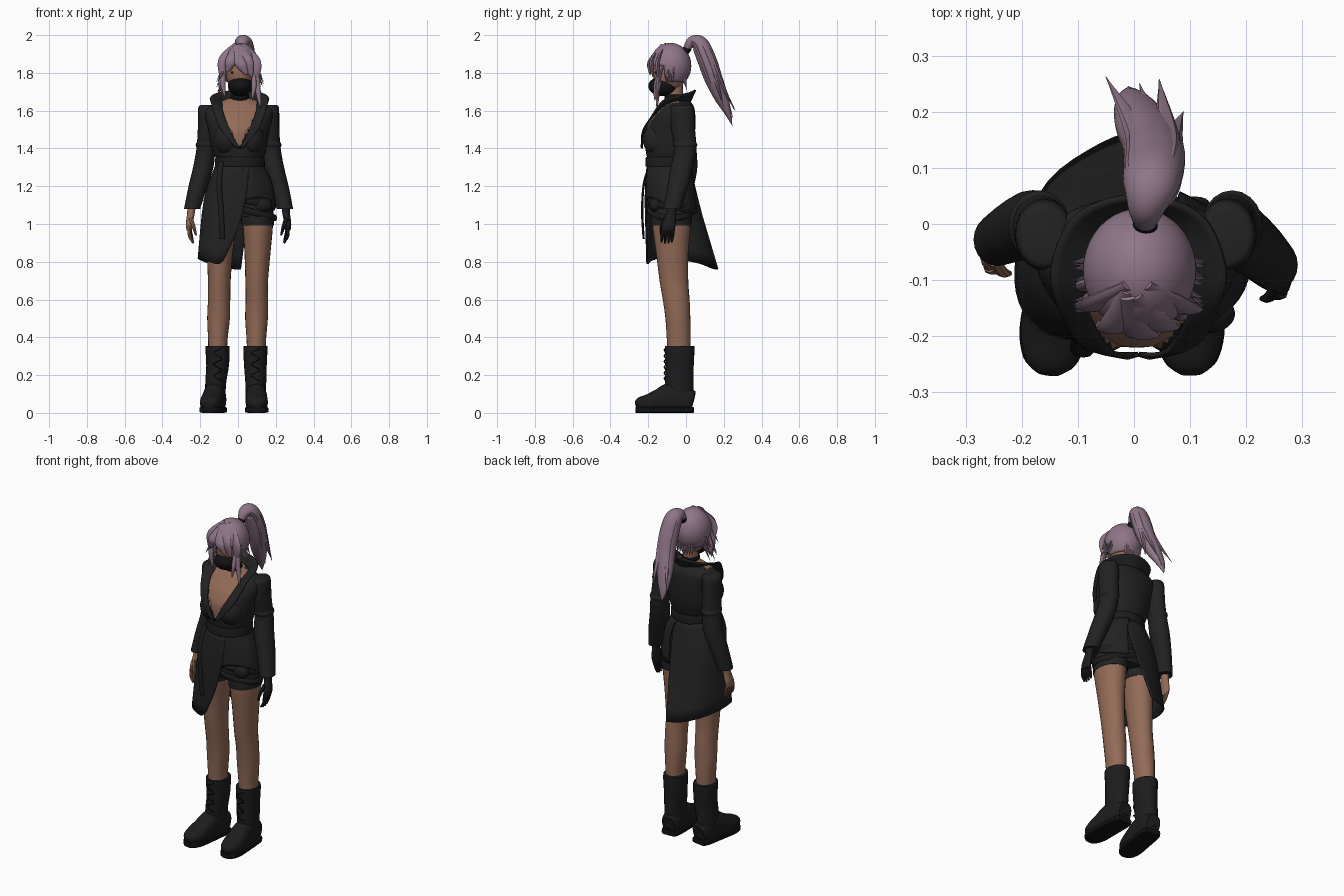
import bpy, bmesh, math, random
from mathutils import Vector
random.seed(4)

def material(name, c):
    m = bpy.data.materials.new(name)
    m.diffuse_color = (*c, 1)
    return m

COAT = material("charcoal_cloth", (0.016, 0.016, 0.016))
LEATHER = material("black_leather", (0.012, 0.012, 0.013))
SKIN = material("brown_skin", (0.29, 0.145, 0.095))
HAIR = material("mauve_hair", (0.275, 0.18, 0.245))
DARK = material("near_black", (0.006, 0.006, 0.007))

def finish(name, bm, mat, rule=None, alt=None, thick=0):
    bmesh.ops.recalc_face_normals(bm, faces=bm.faces[:])
    if rule:
        for f in bm.faces:
            f.material_index = int(rule(f.calc_center_median()))
    me = bpy.data.meshes.new(name)
    bm.to_mesh(me)
    bm.free()
    ob = bpy.data.objects.new(name, me)
    bpy.context.collection.objects.link(ob)
    me.materials.append(mat)
    if alt:
        me.materials.append(alt)
    if thick:
        md = ob.modifiers.new("thickness", 'SOLIDIFY')
        md.thickness, md.offset = thick, 0
    return ob

def spline(pts, k):
    """Catmull-Rom through tuples of any length."""
    out, n = [], len(pts)
    for i in range(n - 1):
        a, b, c, d = pts[max(i-1, 0)], pts[i], pts[i+1], pts[min(i+2, n-1)]
        for j in range(k):
            t = j / k
            out.append([.5*(2*q + (r-p)*t + (2*p-5*q+4*r-s)*t*t + (3*q-p-3*r+s)*t**3)
                        for p, q, r, s in zip(a, b, c, d)])
    return out + [list(pts[-1])]

def sweep(name, pts, mat, n=16, k=4, p=1.0, flat=False, ref=(1, 0, 0), **kw):
    """Elliptical tube through (x, y, z, side radius, other radius)."""
    P = spline(pts, k)
    bm, rings = bmesh.new(), []
    for i, q in enumerate(P):
        t = Vector(P[min(i+1, len(P)-1)][:3]) - Vector(P[max(i-1, 0)][:3])
        t = Vector((0, 0, 1)) if flat else t.normalized()
        u = Vector(ref)
        u = (u - t * u.dot(t)).normalized()
        v, ring = t.cross(u), []
        for j in range(n):
            a = 2 * math.pi * j / n
            c, s = math.cos(a), math.sin(a)
            c, s = math.copysign(abs(c)**p, c), math.copysign(abs(s)**p, s)
            ring.append(bm.verts.new(Vector(q[:3]) + u*c*max(q[3], .0008) + v*s*max(q[4], .0008)))
        rings.append(ring)
    for a, b in zip(rings, rings[1:]):
        for j in range(n):
            bm.faces.new((a[j], a[(j+1) % n], b[(j+1) % n], b[j]))
    bm.faces.new(rings[0])
    bm.faces.new(rings[-1])
    return finish(name, bm, mat, **kw)

def panel(name, cols, mat, k=4, thick=.008):
    """Cloth sheet through columns of points."""
    rows = [spline(c, k) for c in cols]
    grid = [spline(r, k) for r in zip(*rows)]
    bm = bmesh.new()
    V = [[bm.verts.new(q) for q in r] for r in grid]
    for a, b in zip(V, V[1:]):
        for j in range(len(a) - 1):
            bm.faces.new((a[j], a[j+1], b[j+1], b[j]))
    return finish(name, bm, mat, thick=thick)

def ball(name, c, r, mat, cut=None, **kw):
    bm = bmesh.new()
    bmesh.ops.create_uvsphere(bm, u_segments=40, v_segments=28, radius=1)
    for v in bm.verts:
        v.co = Vector([c[i] + v.co[i]*r[i] for i in range(3)])
    if cut:
        bmesh.ops.delete(bm, geom=[f for f in bm.faces if cut(f.calc_center_median())], context='FACES')
    return finish(name, bm, mat, **kw)

def neckline(c):
    return c.y < -.04 and abs(c.x - .005) < .5 * (c.z - 1.4)

# coat body with open neckline, bust
body = [(.01, -.09, 1.27, .125, .11), (.01, -.095, 1.33, .12, .107), (.008, -.092, 1.38, .138, .12),
        (.005, -.088, 1.44, .152, .132), (.005, -.083, 1.5, .162, .132), (.005, -.068, 1.56, .178, .118),
        (.005, -.05, 1.61, .178, .095), (.008, -.045, 1.64, .125, .075), (.01, -.045, 1.665, .06, .05)]
sweep("coat_body", body, COAT, n=64, k=8, flat=True, rule=neckline, alt=SKIN)
for s in (-1, 1):
    ball("bust", (.005 + s*.064, -.15, 1.45), (.07, .08, .085), COAT, rule=neckline, alt=SKIN)
sweep("waist_belt", [(.01, -.093, z, r, r-.01) for z, r in ((1.305, .128), (1.31, .132), (1.35, .13), (1.355, .124))],
      LEATHER, n=40, flat=True)

# hips and shorts
sweep("shorts_hips", [(.01, -.09, 1.31, .12, .105), (.008, -.08, 1.22, .15, .108), (.012, -.075, 1.14, .172, .115),
                      (.012, -.075, 1.08, .175, .113), (.012, -.075, 1.04, .15, .1)], COAT, n=32, flat=True)
# slanted hip straps
for i, (z, tilt, g) in enumerate(((1.13, -.2, .006), (1.08, -.28, .01))):
    sweep("hip_strap", [(.015 + (.174+g)*math.cos(a), -.076 + (.114+g)*math.sin(a), z + tilt*.17*math.cos(a), .017, .008)
                        for a in [math.pi*(j/12 - .6) for j in range(15)]], LEATHER, n=8, k=2, ref=(0, 0, 1))
ball("hip_pouch", (.13, -.16, 1.1), (.05, .035, .04), LEATHER)

# coat skirt: long on the figure's right side and back, open on the other side
cols = [((.06, -.2), (.04, -.212), (.0, -.21, .98)), ((0, -.205), (-.02, -.215), (-.05, -.207, .86)),
        ((-.05, -.19), (-.07, -.207), (-.095, -.205, .79)), ((-.09, -.165), (-.135, -.178), (-.17, -.185, .805)),
        ((-.115, -.11), (-.175, -.11), (-.207, -.12, .82)), ((-.11, -.05), (-.165, -.03), (-.2, -.03, .81)),
        ((-.07, 0), (-.12, .033), (-.15, .075, .79)), ((0, .02), (-.03, .06), (-.06, .14, .765)),
        ((.07, .005), (.06, .058), (.015, .168, .76))]
panel("coat_skirt", [((*a, 1.31), (*b, 1.13), c) for a, b, c in cols], COAT)
cols = [((.02, -.205), (.03, -.21, 1.12)), ((.07, -.19), (.1, -.195, 1.14)), ((.125, -.13), (.175, -.14, 1.12)),
        ((.13, -.08), (.195, -.07, 1.08)), ((.1, -.01), (.155, .01, 1.06)), ((.05, .02), (.08, .055, 1.06))]
panel("short_skirt_side", [((*a, 1.31), ((a[0]+b[0])/2 + .012, (a[1]+b[1])/2, 1.22), b) for a, b in cols], COAT)
sweep("hanging_belt_end", [(-.09, -.185, 1.33, .014, .006), (-.1, -.222, 1.22, .014, .006),
                           (-.09, -.232, 1.07, .014, .006), (-.083, -.224, .92, .014, .006)], LEATHER, n=8)

# collar and lapels
half = [((0, -.232, 1.4), (.02, -.238, 1.405)), ((.052, -.226, 1.5), (.105, -.212, 1.51)),
        ((.09, -.147, 1.6), (.15, -.13, 1.645)), ((.088, -.08, 1.64), (.15, -.055, 1.675)),
        ((.07, -.015, 1.645), (.105, .02, 1.695))]
back = [((0, .02, 1.645), (0, .05, 1.71))]
ring = [[(-q[0], *q[1:]) for q in c] for c in half] + back + half[::-1]
panel("coat_collar", [[(q[0] + .008, q[1], q[2]) for q in c] for c in ring], COAT, thick=.009)

for s in (-1, 1):
    side = "left" if s > 0 else "right"
    d = -.045 if s > 0 else 0          # one forearm is held further forward
    ox = .006 if s > 0 else 0
    X = lambda x: s*x + ox
    # sleeve
    sweep("sleeve_" + side, [(X(.165), -.02, 1.63, .03, .04), (X(.16), -.02, 1.612, .051, .062), (X(.163), -.015, 1.5, .05, .063),
          (X(.17), -.003, 1.4, .05, .058), (X(.184), .0 + d*.5, 1.3, .054, .06), (X(.212), -.012 + d*.7, 1.2, .05, .055),
          (X(.243), -.028 + d, 1.08, .043, .047)], COAT, n=20, flat=True)
    sweep("elbow_fold_" + side, [(X(.168), -.006, 1.435, .049, .058), (X(.169), -.004, 1.42, .055, .064),
          (X(.17), -.003, 1.405, .05, .058)], COAT, n=20, flat=True)
    # hand, gloved on one side
    hm = LEATHER if s > 0 else SKIN
    sweep("hand_" + side, [(X(.245), -.03 + d, 1.1, .022, .026), (X(.25), -.035 + d, 1.05, .02, .026),
          (X(.258), -.045 + d, 1.0, .018, .036), (X(.258), -.05 + d, .965, .014, .034)], hm, flat=True)
    for i in range(4):
        y = -.05 + d + (i - 1.5)*.018
        sweep("finger_" + side, [(X(.258), y, .98, .01, .01), (X(.256 - .003*i), y - .004, .935, .009, .009),
              (X(.238), y - .008, .895 + .006*abs(i - 1.5), .005, .005)], hm, n=8, k=3)
    sweep("thumb_" + side, [(X(.25), -.065 + d, 1.03, .012, .012), (X(.235), -.085 + d, .985, .01, .01),
          (X(.222), -.088 + d, .94, .005, .005)], hm, n=8, k=3)
    # leg, with shorts on the upper part
    b = -.01 if s > 0 else 0
    t = .018 if s > 0 else 0
    sweep("leg_" + side, [(s*.107 + b, -.038, .28, .05, .058), (s*.107 + b, -.038, .38, .051, .063), (s*.103 + b/2, -.043, .5, .06, .066),
          (s*.1, -.052, .6, .059, .071), (s*.099, -.064, .7, .06, .076), (s*.096 + t*.4, -.073, .85, .069, .086),
          (s*.087 + t, -.077, 1.0, .08, .102), (s*.08 + t, -.075, 1.1, .078, .1)], SKIN, n=24, flat=True)
    sweep("shorts_leg_" + side, [(s*.086 + t, -.077, .995, .081, .102), (s*.086 + t, -.077, 1.0, .087, .108),
          (s*.082 + t, -.076, 1.1, .085, .106)], COAT, n=24, flat=True)
    # boot
    hx, tx = (.092, .102) if s > 0 else (-.108, -.153)
    F = lambda y: hx + (tx - hx) * (.04 - y) / .3
    sweep("boot_shaft_" + side, [(F(-.03), -.032, .05, .053, .07), (F(-.03), -.036, .15, .055, .075),
          (hx, -.033, .25, .06, .074), (hx, -.033, .33, .064, .078), (hx, -.033, .355, .063, .077)], LEATHER, n=24, flat=True)
    foot = [(.035, .062, .042, .055), (0, .07, .053, .066), (-.08, .08, .056, .078), (-.14, .066, .058, .062),
            (-.2, .053, .058, .046), (-.245, .046, .044, .036), (-.264, .04, .022, .018)]
    sweep("boot_foot_" + side, [(F(y), y, z, w, h) for y, z, w, h in foot], LEATHER, n=20, p=.8)
    sweep("boot_sole_" + side, [(F(y), y, .016, w + .003, .016) for y, z, w, h in foot], DARK, n=20, p=.35)
    for i in range(6):   # laces
        z = .17 + i*.03
        m = 1 if i % 2 else -1
        sweep("boot_lace_" + side, [(hx - .022*m, -.108, z, .004, .004), (hx, -.115, z + .012, .004, .004),
              (hx + .022*m, -.108, z + .022, .004, .004)], DARK, n=6, k=2, ref=(0, 1, 0))

# neck, choker, head, mask, eyes
sweep("neck", [(.01, -.05, 1.58, .055, .05), (.01, -.058, 1.65, .043, .045), (.01, -.065, 1.76, .043, .048)], SKIN, flat=True)
sweep("choker", [(.01, -.059, 1.655, .046, .048), (.01, -.06, 1.66, .049, .051), (.01, -.06, 1.68, .049, .051),
                 (.01, -.061, 1.685, .046, .049)], DARK, n=24, flat=True)
ball("head", (.01, -.088, 1.805), (.074, .088, .115), SKIN)
ball("face_mask", (.012, -.118, 1.73), (.066, .082, .053), DARK)
for x in (-.024, .046):
    ball("eye", (x, -.158, 1.803), (.014, .008, .007), DARK)

# hair cap
ball("hair_cap", (.01, -.082, 1.838), (.098, .107, .118), HAIR, thick=.006,
     cut=lambda c: c.z < 1.755 or (c.y < -.11 and c.z < 1.835))
# fringe and side locks: root, middle, tip, width
locks = [((.0, -.13, 1.945), (.045, -.18, 1.87), (.075, -.175, 1.775), .032),
         ((-.01, -.13, 1.945), (.01, -.192, 1.86), (.05, -.19, 1.785), .03),
         ((-.01, -.12, 1.945), (-.035, -.182, 1.87), (-.06, -.175, 1.8), .03),
         ((.02, -.11, 1.95), (.09, -.15, 1.86), (.095, -.14, 1.72), .03),
         ((-.01, -.11, 1.95), (-.075, -.145, 1.87), (-.088, -.14, 1.74), .028),
         ((.08, -.12, 1.87), (.098, -.145, 1.76), (.12, -.155, 1.605), .017),
         ((.08, -.13, 1.84), (.085, -.16, 1.74), (.075, -.165, 1.65), .013),
         ((-.07, -.12, 1.86), (-.082, -.14, 1.77), (-.07, -.145, 1.66), .015),
         ((-.07, -.1, 1.84), (-.09, -.11, 1.75), (-.085, -.11, 1.69), .015)]
for a, m, e, w in locks:
    sweep("hair_lock", [(*a, w*.5, .008), (*m, w, .011), (*[(2*q + p)/3 for p, q in zip(m, e)], w*.55, .008), (*e, 0, 0)],
          HAIR, n=10, k=5)
# loose wisps
for i in range(18):
    s = 1 if i % 2 else -1
    y, z, r = random.uniform(-.15, -.05), random.uniform(1.75, 1.87), random.uniform(.7, 1.2)
    sweep("hair_wisp", [(.01 + s*.085, y, z, .007, .007), (.01 + s*.1, y - .008, z - .04, .006, .005),
          (.01 + s*(.1 + .022*r), y - .01, z - .085*r, 0, 0)], HAIR, n=6, k=3)
for i in range(7):
    x = -.04 + i*.016
    sweep("nape_wisp", [(x, .0, 1.79, .011, .01), (x, -.005, 1.75, .01, .008), (x, .005, 1.71, 0, 0)], HAIR, n=6, k=3)

# ponytail with tie and stray strands
sweep("hair_tie", [(.02, -.012, 1.905, .022, .022), (.02, .012, 1.935, .022, .022)], DARK, n=16)
tail = [(.02, .0, 1.92, .018, .018), (.022, .03, 1.962, .034, .03), (.03, .072, 1.952, .05, .045), (.036, .108, 1.875, .055, .05),
        (.032, .142, 1.78, .053, .048), (.012, .183, 1.68, .047, .038), (-.003, .22, 1.595, .03, .02), (-.01, .245, 1.52, 0, 0)]
sweep("ponytail", tail, HAIR, n=24, k=6)
for dx, dy, ex, ey, ez in ((.035, .01, .088, .2, 1.62), (.025, .03, .045, .258, 1.6), (-.03, .025, -.05, .262, 1.6),
                           (-.02, -.02, .0, .16, 1.64), (.03, -.025, .05, .17, 1.66), (0, .035, .01, .25, 1.56)):
    sweep("ponytail_strand", [(x + dx*g, y + dy*g, z, .02*g, .014*g) for (x, y, z, _, _), g in zip(tail[1:5], (.4, .9, 1, 1))]
          + [(ex, ey, ez, 0, 0)], HAIR, n=8, k=5)

bpy.ops.object.select_all(action='SELECT')
bpy.context.view_layer.objects.active = bpy.context.collection.objects[0]
bpy.ops.object.shade_smooth_by_angle(angle=math.radians(40))
